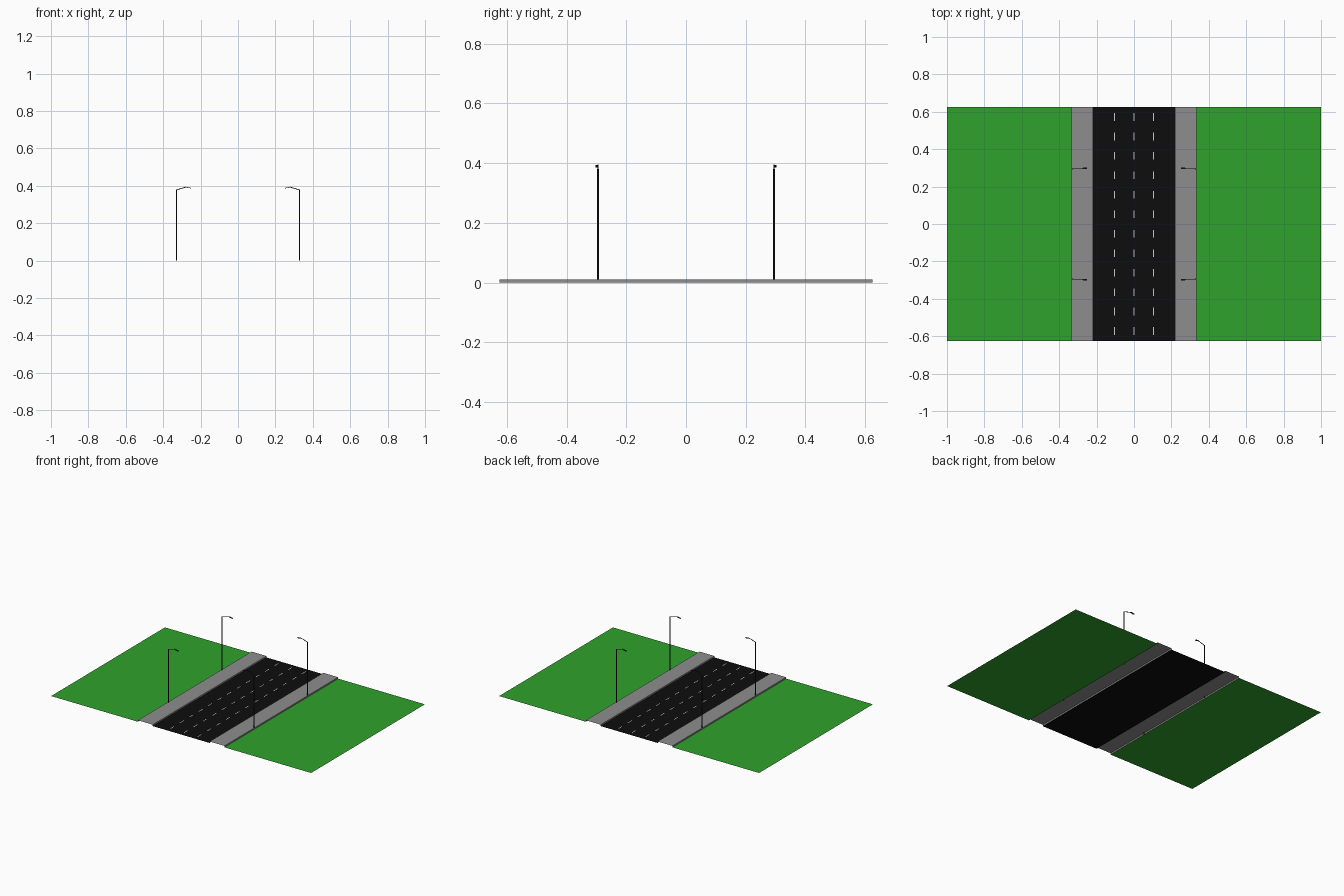
import bpy, bmesh, math
from mathutils import Vector

if "Cube" in bpy.data.objects:
    bpy.data.objects.remove(bpy.data.objects["Cube"])

HALF = 0.625  # half length of the street


def material(name, rgb):
    m = bpy.data.materials.new(name)
    m.diffuse_color = (*rgb, 1)
    m.use_nodes = True
    m.node_tree.nodes["Principled BSDF"].inputs["Base Color"].default_value = m.diffuse_color
    return m


GRASS = material("grass_green", (0.03, 0.36, 0.025))
ASPHALT = material("asphalt", (0.004, 0.004, 0.004))
PAVING = material("paving", (0.27, 0.27, 0.27))
PAINT = material("lane_paint", (0.85, 0.85, 0.85))
METAL = material("dark_metal", (0.015, 0.015, 0.015))


def finish(name, bm, mat):
    mesh = bpy.data.meshes.new(name)
    bm.to_mesh(mesh)
    bm.free()
    mesh.materials.append(mat)
    ob = bpy.data.objects.new(name, mesh)
    bpy.context.collection.objects.link(ob)
    return ob


def sweep_strip(name, profile, mat):
    """Extrude an open x/z profile along the street, left to right, facing up."""
    bm = bmesh.new()
    rows = [[bm.verts.new((x, y, z)) for x, z in profile] for y in (-HALF, HALF)]
    for i in range(len(profile) - 1):
        bm.faces.new((rows[0][i], rows[0][i + 1], rows[1][i + 1], rows[1][i]))
    return finish(name, bm, mat)


# Flat ground strips and raised sidewalks with open ends
sweep_strip("road", [(-0.219, 0), (0.219, 0)], ASPHALT)
for side, s in (("left", -1), ("right", 1)):
    lawn = sorted([(s * 1.0, 0), (s * 0.333, 0)])
    sweep_strip(side + "_lawn", lawn, GRASS)
    walk = [(0.219, 0), (0.219, 0.01), (0.333, 0.01), (0.333, 0)]
    if s < 0:
        walk = [(-x, z) for x, z in reversed(walk)]
    sweep_strip(side + "_sidewalk", walk, PAVING)

# Dashed lane markings, three rows of twelve
bm = bmesh.new()
for x in (-0.105, 0, 0.105):
    for i in range(12):
        y = (i - 5.5) * 2 * HALF / 12
        bm.faces.new([bm.verts.new((x + dx, y + dy, 0.0008)) for dx, dy in
                      ((-0.0025, -0.021), (0.0025, -0.021), (0.0025, 0.021), (-0.0025, 0.021))])
finish("lane_markings", bm, PAINT)


def tube(bm, a, b, r, sides=8):
    a, b = Vector(a), Vector(b)
    d = b - a
    mat = d.to_track_quat('Z', 'Y').to_matrix().to_4x4()
    mat.translation = (a + b) / 2
    bmesh.ops.create_cone(bm, cap_ends=True, segments=sides, radius1=r, radius2=r,
                          depth=d.length, matrix=mat)


# Street lamps: post, rising arm and a thin drooping head, mirrored to four corners
for sx in (-1, 1):
    for sy in (-1, 1):
        bm = bmesh.new()
        tube(bm, (0.329, 0.295, 0), (0.329, 0.295, 0.38), 0.003)
        tube(bm, (0.329, 0.295, 0.378), (0.277, 0.295, 0.394), 0.002)
        top = [bm.verts.new(p) for p in ((0.282, 0.293, 0.395), (0.25, 0.293, 0.389),
                                         (0.25, 0.303, 0.389), (0.27, 0.303, 0.393))]
        head = bm.faces.new(top)
        ext = bmesh.ops.extrude_face_region(bm, geom=[head], use_keep_orig=True)
        for v in ext["geom"]:
            if isinstance(v, bmesh.types.BMVert):
                v.co.z -= 0.003
        for v in bm.verts:
            v.co.x *= sx
            v.co.y *= sy
        bmesh.ops.recalc_face_normals(bm, faces=bm.faces)
        finish(f"street_lamp_{'left' if sx < 0 else 'right'}_{'front' if sy < 0 else 'back'}", bm, METAL)
